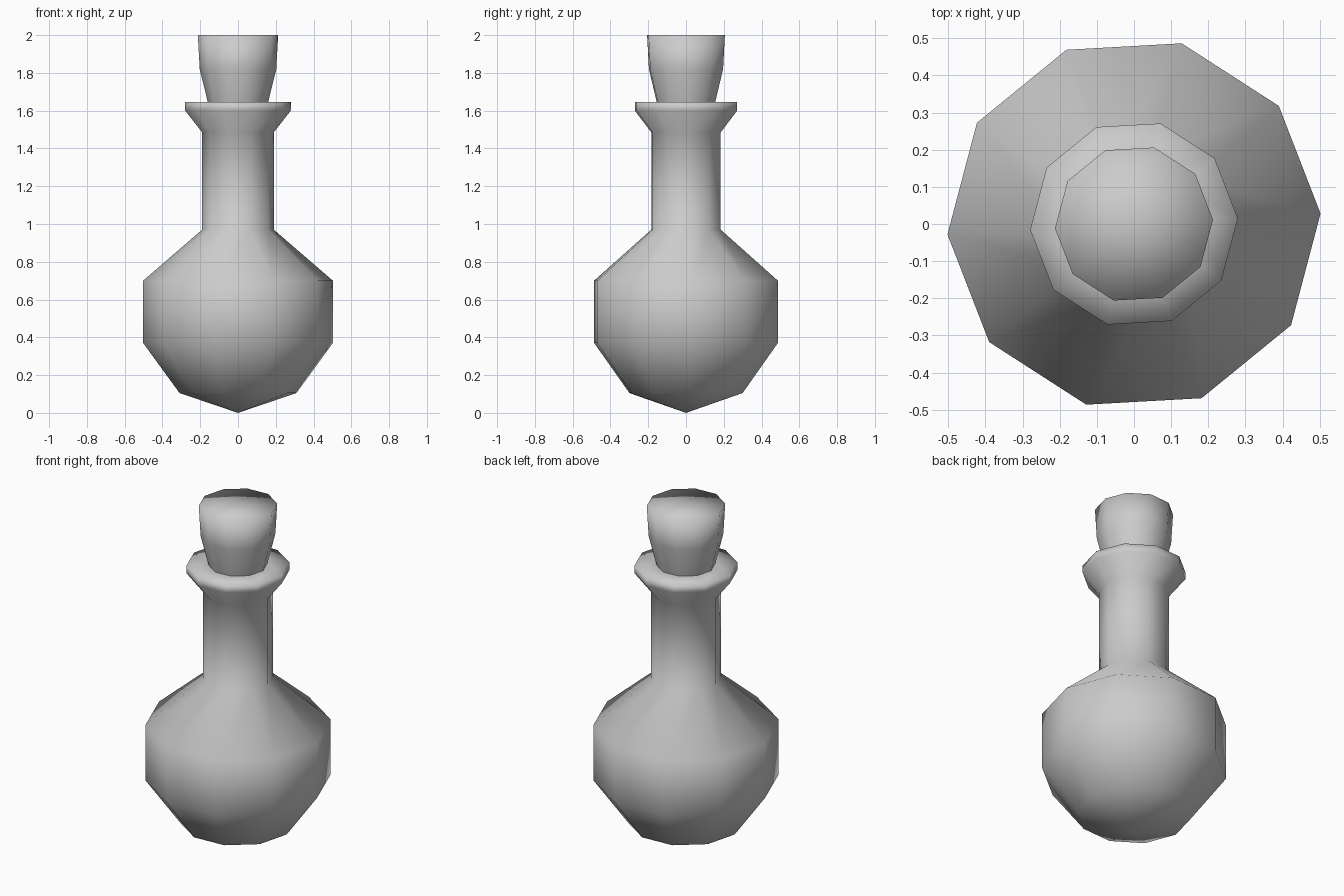
import bpy, bmesh, math

if "Cube" in bpy.data.objects:
    bpy.data.objects.remove(bpy.data.objects["Cube"])

SIDES = 10
OFFSET = math.radians(3.2)


def lathe(name, profile):
    """Revolve (radius, z) points; zero radius makes a single pole vertex."""
    bm = bmesh.new()
    rings = []
    for r, z in profile:
        if r == 0:
            rings.append([bm.verts.new((0, 0, z))] * SIDES)
        else:
            angles = [OFFSET + math.tau * i / SIDES for i in range(SIDES)]
            rings.append([bm.verts.new((r * math.cos(a), r * math.sin(a), z)) for a in angles])
    for low, high in zip(rings, rings[1:]):
        for i in range(SIDES):
            j = (i + 1) % SIDES
            corners = dict.fromkeys((low[i], low[j], high[j], high[i]))
            bm.faces.new(list(corners))
    bmesh.ops.recalc_face_normals(bm, faces=bm.faces)
    for face in bm.faces:
        face.smooth = True
    mesh = bpy.data.meshes.new(name)
    bm.to_mesh(mesh)
    bm.free()
    obj = bpy.data.objects.new(name, mesh)
    bpy.context.collection.objects.link(obj)
    return obj


# Round flask body, neck and flared lip
lathe("bottle", [(0, 0), (0.31, 0.105), (0.503, 0.37), (0.503, 0.70),
                 (0.19, 0.97), (0.19, 1.485), (0.28, 1.60), (0.28, 1.645),
                 (0.16, 1.645)])

# Tapered stopper standing in the lip
lathe("stopper", [(0.16, 1.645), (0.203, 1.82), (0.213, 2.0), (0, 2.0)])
